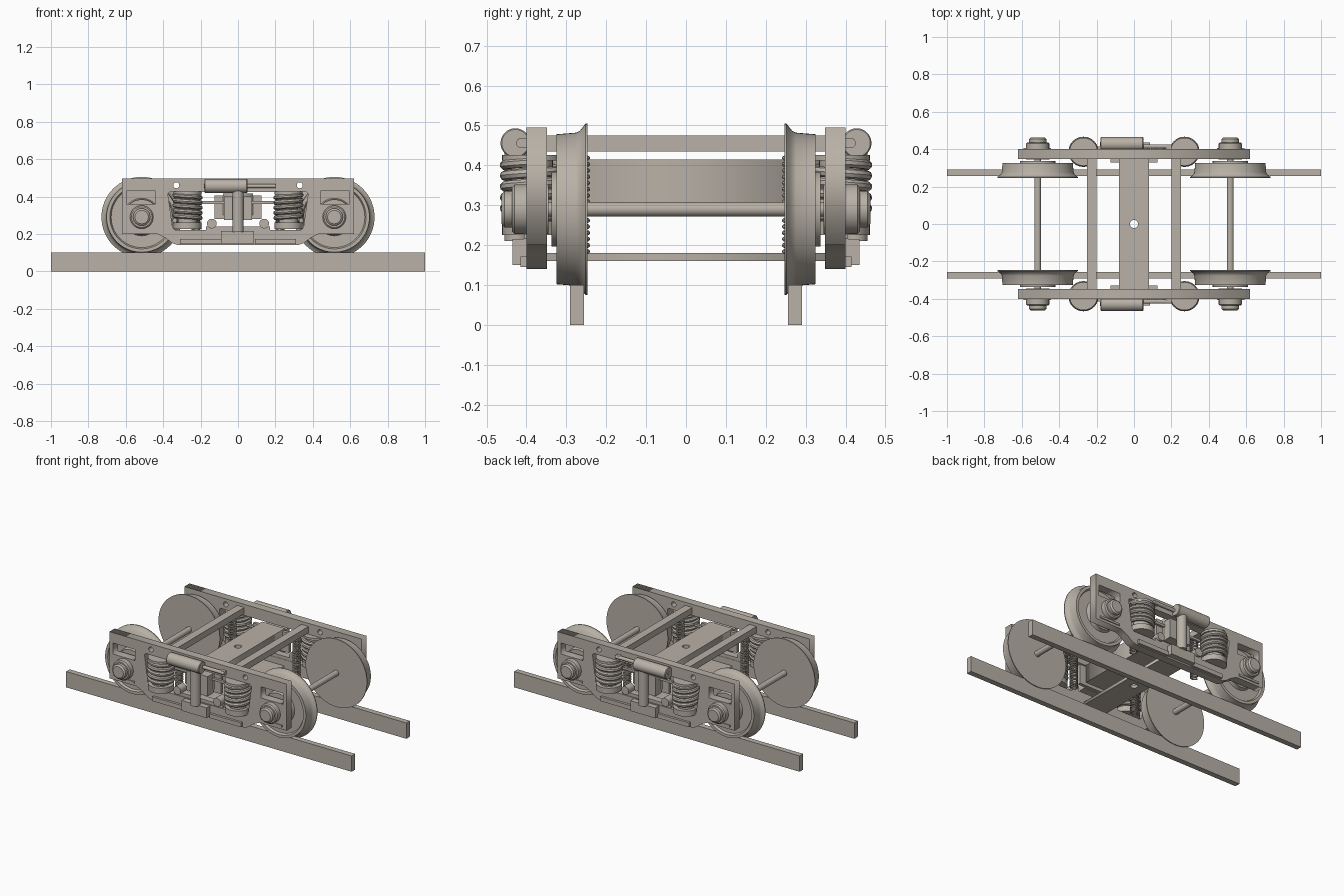
import bpy, bmesh, math
from mathutils import Matrix, Vector

cube = bpy.data.objects.get("Cube")
if cube:
    bpy.data.objects.remove(cube, do_unlink=True)

COLOUR = (0.48, 0.44, 0.385, 1)
steel = bpy.data.materials.new("warm_grey_steel")
steel.use_nodes = True
steel.diffuse_color = COLOUR
steel.node_tree.nodes["Principled BSDF"].inputs["Base Color"].default_value = COLOUR


def finish(obj, mirror, smooth):
    """Give the part its material, shading and mirrored copies."""
    obj.data.materials.clear()
    obj.data.materials.append(steel)
    if smooth:
        bpy.ops.object.select_all(action='DESELECT')
        obj.select_set(True)
        bpy.context.view_layer.objects.active = obj
        bpy.ops.object.shade_smooth_by_angle(angle=math.radians(35))
    if mirror:
        mod = obj.modifiers.new("mirror", 'MIRROR')
        mod.use_axis = ('x' in mirror, 'y' in mirror, False)
        mod.use_mirror_merge = False
    return obj


def from_bmesh(name, bm, mirror, smooth=False):
    bmesh.ops.recalc_face_normals(bm, faces=bm.faces)
    mesh = bpy.data.meshes.new(name)
    bm.to_mesh(mesh)
    bm.free()
    obj = bpy.data.objects.new(name, mesh)
    bpy.context.collection.objects.link(obj)
    return finish(obj, mirror, smooth)


def box(name, x, y, z, mirror=""):
    bm = bmesh.new()
    size = Matrix.Diagonal((x[1] - x[0], y[1] - y[0], z[1] - z[0], 1))
    mid = Matrix.Translation((sum(x) / 2, sum(y) / 2, sum(z) / 2))
    bmesh.ops.create_cube(bm, size=1, matrix=mid @ size)
    return from_bmesh(name, bm, mirror)


def lathe(name, profile, centre, axis, mirror="", steps=48):
    """Spin (radius, distance) points about an axis through centre."""
    bm = bmesh.new()
    turn = Vector((0, 0, 1)).rotation_difference(Vector(axis)).to_matrix().to_4x4()
    verts = [bm.verts.new((r, 0, d)) for r, d in profile]
    edges = [bm.edges.new(pair) for pair in zip(verts, verts[1:])]
    bmesh.ops.spin(bm, geom=verts + edges, cent=(0, 0, 0), axis=(0, 0, 1),
                   angle=math.tau, steps=steps)
    bmesh.ops.remove_doubles(bm, verts=bm.verts, dist=0.0002)
    bm.transform(Matrix.Translation(centre) @ turn)
    return from_bmesh(name, bm, mirror, True)


def rod(name, radius, length, centre, axis, mirror="", steps=32):
    return lathe(name, [(0, 0), (radius, 0), (radius, length), (0, length)],
                 centre, axis, mirror, steps)


def curve_part(name, loops, matrix, mirror, smooth=False, **settings):
    """Turn point loops into a filled plate or a round wire."""
    data = bpy.data.curves.new(name, 'CURVE')
    for key, value in settings.items():
        setattr(data, key, value)
    for pts in loops:
        spline = data.splines.new('POLY')
        spline.points.add(len(pts) - 1)
        for point, co in zip(spline.points, pts):
            point.co = (*co, 0, 1) if len(co) == 2 else (*co, 1)
        spline.use_cyclic_u = data.dimensions == '2D'
    obj = bpy.data.objects.new(name, data)
    bpy.context.collection.objects.link(obj)
    bpy.ops.object.select_all(action='DESELECT')
    obj.select_set(True)
    bpy.context.view_layer.objects.active = obj
    bpy.ops.object.convert(target='MESH')
    obj = bpy.context.view_layer.objects.active
    obj.data.transform(matrix)
    return finish(obj, mirror, smooth)


def rect(x0, x1, z0, z1):
    return [(x0, z0), (x1, z0), (x1, z1), (x0, z1)]


def ring(x, z, r, n=20):
    return [(x + r * math.cos(i * math.tau / n), z + r * math.sin(i * math.tau / n))
            for i in range(n)]


def symmetric(half):
    return half + [(-x, z) for x, z in reversed(half)]


def spring(name, x, y, z0, z1, radius, wire, turns):
    n = turns * 24
    pts = [(x + radius * math.cos(i * math.tau / 24), y + radius * math.sin(i * math.tau / 24),
            z0 + (z1 - z0) * i / n) for i in range(n + 1)]
    curve_part(name, [pts], Matrix(), "xy", True, dimensions='3D',
               bevel_depth=wire, bevel_resolution=2, use_fill_caps=True)


AX, AZ = 0.515, 0.29     # axle position
FACE = -0.40             # outer face of the front side frame

# Rails
box("rail", (-1, 1), (-0.291, -0.256), (0, 0.1), "y")

# Wheels and axles
lathe("wheel", [(0, 0.247), (0.215, 0.247), (0.215, 0.252), (0.207, 0.258), (0.197, 0.266),
                (0.192, 0.276), (0.188, 0.325), (0.17, 0.325), (0.163, 0.312), (0.1, 0.312),
                (0.094, 0.325), (0.094, 0.337), (0, 0.337)],
      (AX, 0, AZ), (0, -1, 0), "xy", 64)
rod("axle", 0.018, 0.80, (AX, 0.40, AZ), (0, -1, 0), "x")

# Side frames with spring window, axle slots and holes
outline = symmetric([(0.62, 0.495), (0.62, 0.2), (0.43, 0.2), (0.39, 0.18), (0.35, 0.15),
                     (0.32, 0.14)])
window = symmetric([(0.365, 0.425), (0.375, 0.415), (0.35, 0.235), (0.335, 0.22)])
loops = [outline, window]
for s in (-1, 1):
    loops += [rect(s * 0.44, s * 0.595, 0.36, 0.43), ring(s * 0.33, 0.46, 0.016)]
curve_part("side_frame", loops,
           Matrix.Translation((0, -0.374, 0)) @ Matrix.Rotation(math.pi / 2, 4, 'X'),
           "y", dimensions='2D', fill_mode='BOTH', extrude=0.026)

# Frame trim: lower ribs, axle slot ledges
box("lower_rib", (0.09, 0.31), (-0.415, FACE), (0.145, 0.172), "xy")
box("slot_ledge", (0.445, 0.59), (-0.406, FACE), (0.215, 0.228), "xy")

# Axle end caps
lathe("axle_cap", [(0, 0.345), (0.062, 0.345), (0.062, 0.43), (0.055, 0.436), (0.046, 0.436),
                   (0.046, 0.455), (0.036, 0.463), (0, 0.463)],
      (AX, 0, AZ), (0, -1, 0), "xy")

# Main springs with their seats, and the small inner springs
spring("main_spring", 0.27, -0.386, 0.272, 0.408, 0.068, 0.013, 5)
rod("spring_core", 0.052, 0.19, (0.27, -0.386, 0.23), (0, 0, 1), "xy")
rod("spring_seat", 0.075, 0.035, (0.27, -0.386, 0.225), (0, 0, 1), "xy")
rod("spring_cap", 0.075, 0.014, (0.27, -0.386, 0.412), (0, 0, 1), "xy")
spring("inner_spring", 0.225, -0.266, 0.18, 0.43, 0.02, 0.0055, 16)

# Cross members: bolster and lower plank share a centre hole
for name, half_y, z0, z1 in (("bolster", 0.355, 0.30, 0.415), ("lower_plank", 0.415, 0.16, 0.18)):
    curve_part(name, [[(-0.08, -half_y), (0.08, -half_y), (0.08, half_y), (-0.08, half_y)],
                      ring(0, 0, 0.022, 24)],
               Matrix.Translation((0, 0, (z0 + z1) / 2)), "",
               dimensions='2D', fill_mode='BOTH', extrude=(z1 - z0) / 2)
box("tie_bar", (0.2, 0.25), (-0.35, 0.35), (0.435, 0.475), "x")

# Bolster ends inside the window
box("bolster_end", (-0.125, 0.125), (-0.35, -0.33), (0.28, 0.405), "y")
box("bolster_nose", (-0.075, 0.075), (-0.41, -0.35), (0.275, 0.40), "y")
box("guide_bar", (-0.19, 0.19), (-0.365, -0.35), (0.36, 0.375), "y")
box("window_sill", (-0.17, 0.17), (-0.395, -0.35), (0.22, 0.24), "y")
rod("pivot_pin", 0.026, 0.06, (0.14, -0.35, 0.255), (0, -1, 0), "xy")

# Damper cylinder, its rod and the vertical damper
lathe("damper_cylinder", [(0, 0), (0.034, 0), (0.037, 0.004), (0.037, 0.226), (0.034, 0.23),
                          (0, 0.23)], (-0.18, -0.428, 0.456), (1, 0, 0), "y")
rod("damper_rod", 0.011, 0.15, (0.05, -0.415, 0.456), (1, 0, 0), "y")
rod("damper_pin", 0.01, 0.003, (-0.183, -0.428, 0.456), (1, 0, 0), "y", 16)
box("damper_bracket", (0.17, 0.2), (-0.42, FACE), (0.445, 0.467), "y")
rod("vertical_damper", 0.03, 0.23, (0, -0.425, 0.21), (0, 0, 1), "y")
box("damper_foot", (-0.09, 0.085), (-0.435, FACE), (0.15, 0.215), "y")
